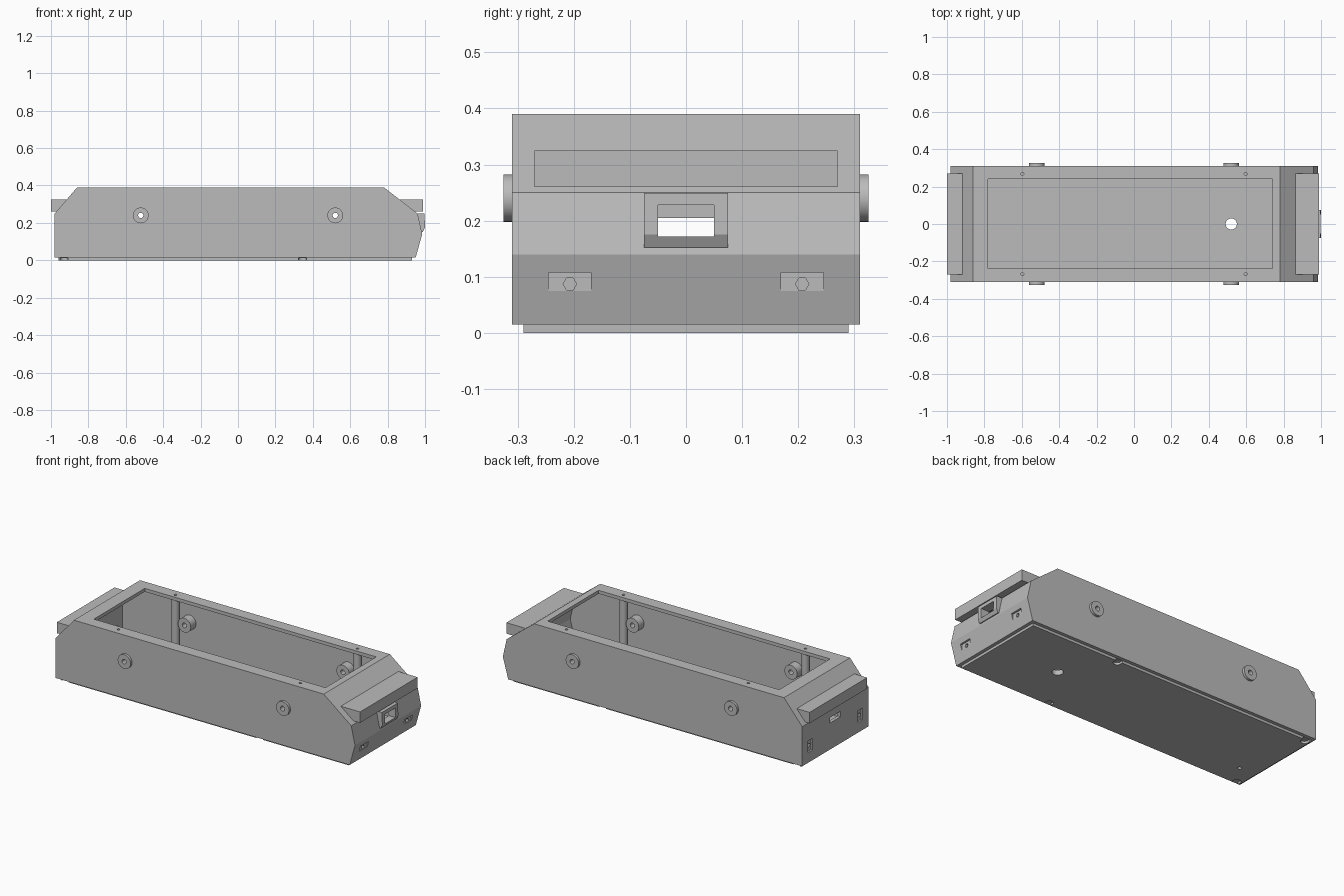
import bpy, bmesh, math
from mathutils import Matrix

if "Cube" in bpy.data.objects:
    bpy.data.objects.remove(bpy.data.objects["Cube"])

grey = bpy.data.materials.new("plain_grey")
grey.diffuse_color = (0.5, 0.5, 0.5, 1)
grey.use_nodes = True
grey.node_tree.nodes["Principled BSDF"].inputs["Base Color"].default_value = grey.diffuse_color


def finish(name, bm):
    bmesh.ops.recalc_face_normals(bm, faces=bm.faces)
    me = bpy.data.meshes.new(name)
    bm.to_mesh(me)
    bm.free()
    me.materials.append(grey)
    ob = bpy.data.objects.new(name, me)
    bpy.context.collection.objects.link(ob)
    return ob


def prism(name, profile, y0, y1):
    """Extrude an x-z outline from y0 to y1."""
    bm = bmesh.new()
    face = bm.faces.new([bm.verts.new((x, y0, z)) for x, z in profile])
    new = bmesh.ops.extrude_face_region(bm, geom=[face])["geom"]
    bmesh.ops.translate(bm, vec=(0, y1 - y0, 0),
                        verts=[v for v in new if isinstance(v, bmesh.types.BMVert)])
    return finish(name, bm)


def box(name, x0, x1, y0, y1, z0, z1):
    return prism(name, [(x0, z0), (x1, z0), (x1, z1), (x0, z1)], y0, y1)


def cyl(name, r, centre, depth, axis="Z", sides=32):
    bm = bmesh.new()
    turn = {"Z": Matrix(), "Y": Matrix.Rotation(math.pi / 2, 4, "X"),
            "X": Matrix.Rotation(math.pi / 2, 4, "Y")}[axis]
    bmesh.ops.create_cone(bm, cap_ends=True, segments=sides, radius1=r, radius2=r,
                          depth=depth, matrix=Matrix.Translation(centre) @ turn)
    return finish(name, bm)


def combine(target, tools, operation="DIFFERENCE"):
    """Apply booleans one after another and remove the tools."""
    bpy.context.view_layer.objects.active = target
    for t in tools:
        mod = target.modifiers.new("cut", "BOOLEAN")
        mod.operation, mod.solver, mod.object = operation, "EXACT", t
        bpy.ops.object.modifier_apply(modifier=mod.name)
        bpy.data.objects.remove(t)


# Hull with chamfered ends
body = prism("body_shell", [(-0.98, 0.015), (0.95, 0.015), (0.985, 0.14), (0.96, 0.25),
                            (0.78, 0.39), (-0.86, 0.39), (-0.98, 0.25)], -0.31, 0.31)

# Light housings on both slopes and the connector surround
combine(body, [
    prism("housing", [(0.93, 0.26), (0.99, 0.26), (0.99, 0.325), (0.855, 0.325)], -0.27, 0.27),
    prism("housing", [(-0.96, 0.26), (-1.0, 0.26), (-1.0, 0.325), (-0.90, 0.325)], -0.27, 0.27),
    prism("surround", [(0.95, 0.152), (0.988, 0.152), (1.0, 0.175), (0.997, 0.249), (0.95, 0.249)],
          -0.075, 0.075),
], "UNION")

# Inner room, top opening and hollow housings
combine(body, [
    prism("room", [(-0.96, 0.03), (0.934, 0.03), (0.963, 0.14), (0.94, 0.24),
                   (0.773, 0.37), (-0.85, 0.37), (-0.96, 0.242)], -0.29, 0.29),
    box("opening", -0.78, 0.74, -0.237, 0.24, 0.3, 0.5),
    box("hollow", 0.80, 0.975, -0.255, 0.255, 0.275, 0.312),
    box("hollow", -0.985, -0.86, -0.255, 0.255, 0.275, 0.312),
    # connector port and rear port
    box("port", 0.9, 1.1, -0.05, 0.05, 0.172, 0.228),
    box("port", -1.1, -0.9, -0.05, 0.05, 0.172, 0.205),
])

for s in (-1, 1):
    # Pockets with hexagonal holes at one end, upright slots at the other
    combine(body, [
        box("pocket", 0.965, 1.1, s * 0.207 - 0.038, s * 0.207 + 0.038, 0.075, 0.108),
        cyl("hex", 0.012, (0.97, s * 0.207, 0.087), 0.1, "X", 6),
        box("slot", -1.1, -0.97, s * 0.235 - 0.022, s * 0.235 + 0.022, 0.075, 0.145),
        cyl("hex", 0.012, (-0.97, s * 0.235, 0.11), 0.1, "X", 6),
    ])
    for x in (-0.52, 0.52):
        # Axle bosses through the side walls
        side = "back" if s > 0 else "front"
        end = "right" if x > 0 else "left"
        boss = cyl(f"axle_boss_{side}_{end}", 0.042, (x, s * 0.2825, 0.24), 0.085, "Y", 48)
        combine(body, [cyl("axle_hole", 0.016, (x, s * 0.29, 0.24), 0.2, "Y")])
        combine(boss, [cyl("axle_hole", 0.014, (x, s * 0.29, 0.24), 0.2, "Y")])
        # Corner posts with screw holes in the rim
        px = math.copysign(0.597, x)
        post = cyl(f"screw_post_{side}_{end}", 0.022, (px, s * 0.268, 0.2), 0.35)
        for part in (body, post):
            combine(part, [cyl("screw_hole", 0.008, (px, s * 0.268, 0.37), 0.1, "Z", 16)])

# Base plate with notches for the corner screws
plate = box("base_plate", -0.96, 0.93, -0.29, 0.29, 0.0, 0.02)
for s in (-1, 1):
    for x in (-0.93, 0.345):
        combine(plate, [cyl("notch", 0.022, (x, s * 0.275, 0.0), 0.026),
                        box("notch", x - 0.022, x + 0.022, s * 0.29 - 0.015, s * 0.29 + 0.015,
                            -0.1, 0.0135)])

# Floor holes through plate and hull
for part in (body, plate):
    combine(part, [cyl("floor_hole", 0.03, (0.52, 0, 0), 0.12),
                   cyl("small_hole", 0.011, (-0.85, -0.157, 0), 0.12, "Z", 16)])

# Smooth round parts, keep edges sharp
bpy.ops.object.select_all(action="SELECT")
bpy.context.view_layer.objects.active = body
bpy.ops.object.shade_smooth_by_angle(angle=math.radians(25))
